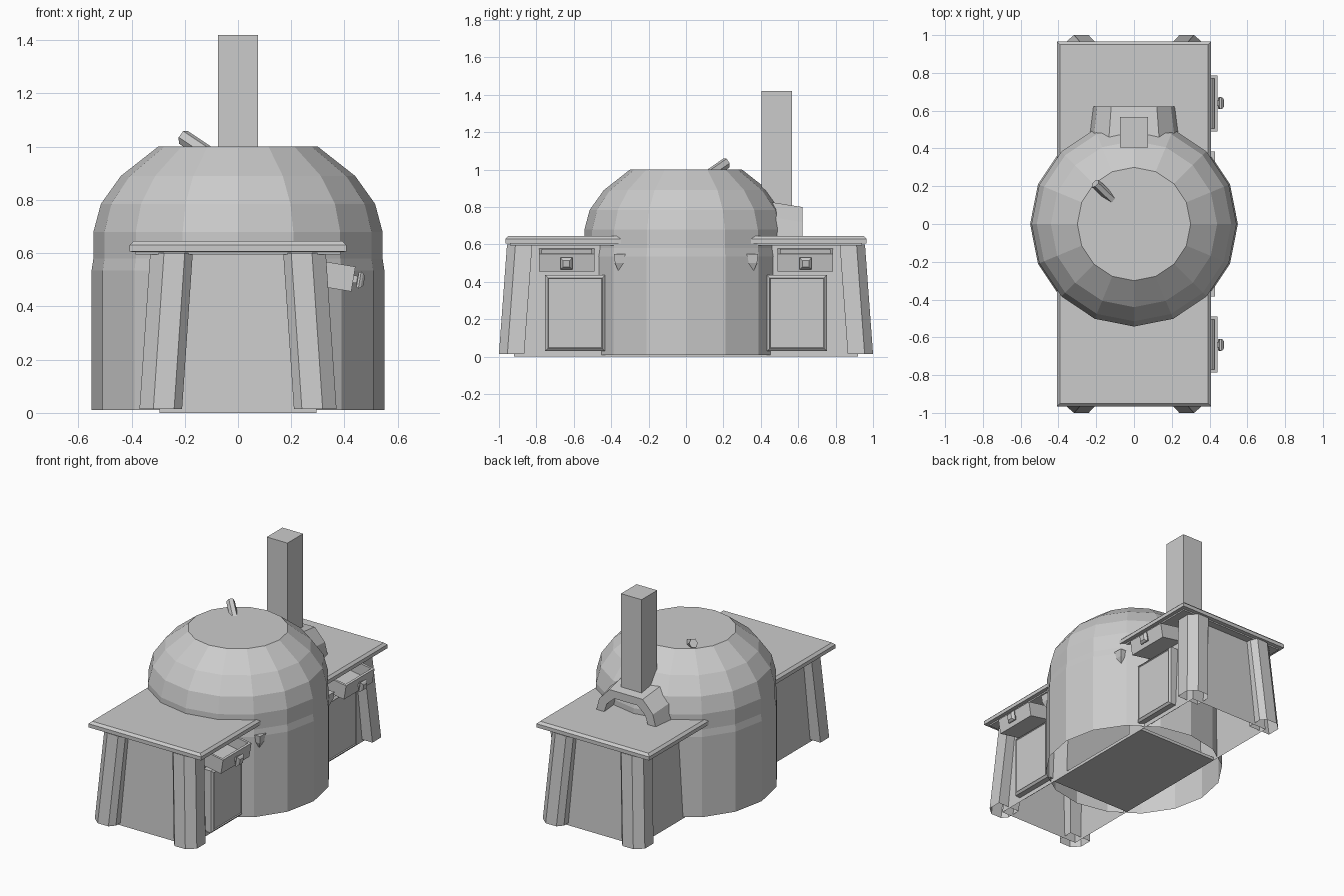
import bpy, bmesh, math
from mathutils import Vector, Matrix

if "Cube" in bpy.data.objects:
    bpy.data.objects.remove(bpy.data.objects["Cube"])

grey = bpy.data.materials.new("plain grey")
grey.diffuse_color = (0.6, 0.6, 0.6, 1)
grey.use_nodes = True
grey.node_tree.nodes["Principled BSDF"].inputs["Base Color"].default_value = grey.diffuse_color


def finish(name, bm):
    bmesh.ops.recalc_face_normals(bm, faces=bm.faces)
    me = bpy.data.meshes.new(name)
    bm.to_mesh(me)
    bm.free()
    me.materials.append(grey)
    ob = bpy.data.objects.new(name, me)
    bpy.context.collection.objects.link(ob)
    return ob


def loft(name, rings, start=True, end=True):
    """Skin closed rings of points in order, with optional end caps."""
    bm = bmesh.new()
    vs = [[bm.verts.new(p) for p in r] for r in rings]
    n = len(vs[0])
    for a, b in zip(vs, vs[1:]):
        for i in range(n):
            j = (i + 1) % n
            bm.faces.new((a[i], a[j], b[j], b[i]))
    if start:
        bm.faces.new(vs[0][::-1])
    if end:
        bm.faces.new(vs[-1])
    return finish(name, bm)


def rect(x0, x1, y0, y1, z):
    return [(x0, y0, z), (x1, y0, z), (x1, y1, z), (x0, y1, z)]


def box(name, x0, x1, y0, y1, z0, z1):
    return loft(name, [rect(x0, x1, y0, y1, z0), rect(x0, x1, y0, y1, z1)])


def plate_x(name, steps, yc, zc, hy, hz):
    """Stepped plate facing +x; steps are (x, inset)."""
    return loft(name, [[(x, yc + sy * (hy - i), zc + sz * (hz - i))
                        for sy, sz in ((-1, -1), (1, -1), (1, 1), (-1, 1))]
                       for x, i in steps])


def tilt(ob, pivot, deg):
    p = Vector(pivot)
    ob.data.transform(Matrix.Translation(p) @ Matrix.Rotation(math.radians(deg), 4, 'Y')
                      @ Matrix.Translation(-p))


# domed oven body, sixteen sides
profile = [(0.55, 0.01), (0.55, 0.535), (0.543, 0.58), (0.543, 0.68),
           (0.515, 0.785), (0.44, 0.89), (0.30, 1.0)]
loft("oven_dome", [[(r * math.cos(k * math.pi / 8), r * math.sin(k * math.pi / 8), z)
                    for k in range(16)] for r, z in profile], start=False)
box("oven_floor", -0.295, 0.295, -0.42, 0.42, 0.0, 0.02)

# front and back side tables
for s, side in ((-1, "front"), (1, "back")):
    # table top with bevelled upper edge
    loft(side + "_table_top", [rect(-w, w, s * 0.3, s * e, z) for w, e, z in
                               ((0.385, 0.94, 0.595), (0.385, 0.94, 0.604), (0.408, 0.965, 0.606),
                                (0.408, 0.965, 0.63), (0.393, 0.95, 0.645))])
    # cabinet walls, open underneath
    loft(side + "_cabinet", [rect(-0.295, 0.295, s * 0.3, s * 0.92, 0.0),
                             rect(-0.27, 0.27, s * 0.3, s * 0.89, 0.60)],
         start=False)
    # splayed chamfered legs
    foot = [(0.21, 0.865), (0.21, 0.965), (0.24, 1.0), (0.318, 1.0), (0.37, 0.955), (0.37, 0.865)]
    for m, hand in ((-1, "left"), (1, "right")):
        loft(f"{side}_{hand}_leg",
             [[(m * x, s * y, 0.015) for x, y in foot],
              [(m * (x - 0.04), s * (y - 0.043), 0.60) for x, y in foot]], start=False)
    # cupboard door with stepped frame
    plate_x(side + "_door", [(0.26, 0), (0.33, 0), (0.342, 0.014), (0.336, 0.018)],
            s * 0.593, 0.233, 0.16, 0.203)
    # open drawer, hanging slightly down
    drawer = loft(side + "_drawer",
                  [rect(0.26, 0.433, s * 0.49, s * 0.785, 0.455),
                   rect(0.26, 0.433, s * 0.49, s * 0.785, 0.55),
                   rect(0.275, 0.418, s * 0.505, s * 0.77, 0.55),
                   rect(0.275, 0.418, s * 0.505, s * 0.77, 0.475)])
    tilt(drawer, (0.433, 0, 0.50), 9.5)
    # drawer knob
    knob = plate_x(side + "_drawer_knob",
                   [(0.42, 0.018), (0.447, 0.018), (0.449, 0.004), (0.457, 0),
                    (0.465, 0.004), (0.474, 0.014)], s * 0.64, 0.503, 0.032, 0.032)
    tilt(knob, (0.433, 0, 0.50), 9.5)
    # small wedge bracket on the oven wall
    loft(side + "_bracket", [rect(0.33, 0.405, s * 0.31, s * 0.36, 0.455),
                             rect(0.33, 0.425, s * 0.31, s * 0.38, 0.50),
                             rect(0.33, 0.43, s * 0.31, s * 0.385, 0.548)])

# arched flue hood at the back
arch = [(-0.235, 0.63), (-0.21, 0.72), (-0.13, 0.80), (0.13, 0.80), (0.21, 0.72), (0.235, 0.63),
        (0.175, 0.63), (0.15, 0.70), (0.09, 0.75), (-0.09, 0.75), (-0.15, 0.70), (-0.175, 0.63)]
loft("flue_hood", [[(x * 1.05, 0.40, z + 0.035 * (z > 0.65)) for x, z in arch],
                   [(x * 0.93, 0.622, z) for x, z in arch]])

# chimney
box("chimney", -0.075, 0.075, 0.405, 0.567, 0.78, 1.42)

# short slanted stick on the crown
a, b = Vector((-0.10, 0.115, 0.965)), Vector((-0.205, 0.215, 1.035))
d = (b - a).normalized()
u = d.cross(Vector((0, 0, 1))).normalized()
v = u.cross(d)
loft("crown_stick", [[p + u * 0.026 * math.cos(t) + v * 0.03 * math.sin(t)
                      for t in (k * math.pi / 3 for k in range(6))] for p in (a, b)])
